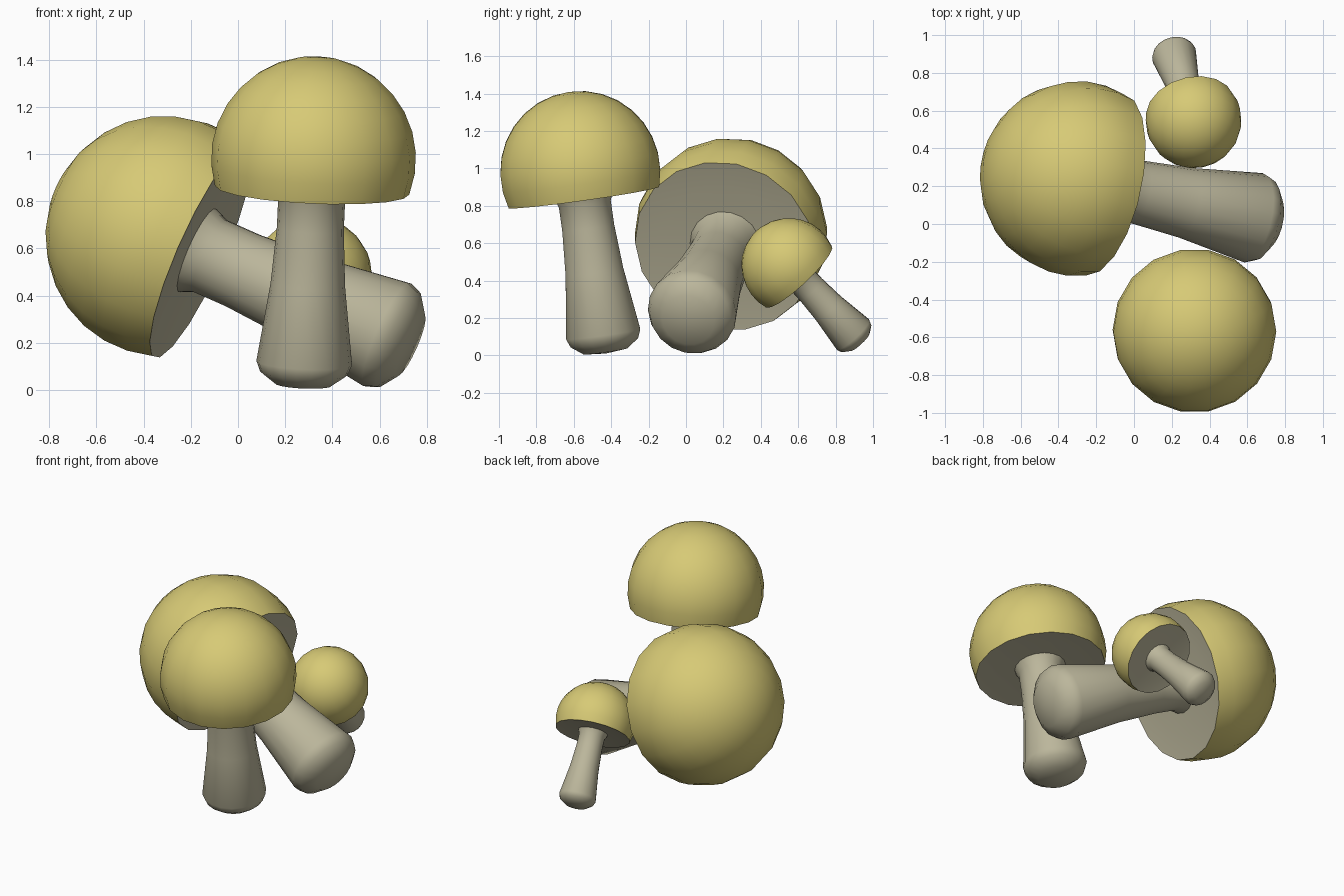
import bpy, bmesh, math
from mathutils import Vector, Matrix

if "Cube" in bpy.data.objects:
    bpy.data.objects.remove(bpy.data.objects["Cube"])

SIDES = 18


def material(name, rgb):
    m = bpy.data.materials.new(name)
    m.diffuse_color = (*rgb, 1)
    m.use_nodes = True
    m.node_tree.nodes["Principled BSDF"].inputs["Base Color"].default_value = m.diffuse_color
    return m


yellow = material("cap_yellow", (0.68, 0.59, 0.18))
grey = material("stem_grey", (0.50, 0.47, 0.33))


def lathe(name, profile, mats, matrix, yellow_edges=0):
    """Revolve (radius, height) points about z; the first yellow_edges bands use slot 0, the rest slot 1."""
    bm = bmesh.new()
    rings = []
    for r, z in profile:
        if r < 1e-5:
            rings.append([bm.verts.new((0, 0, z))])
        else:
            rings.append([bm.verts.new((r * math.cos(math.tau * i / SIDES),
                                        r * math.sin(math.tau * i / SIDES), z))
                          for i in range(SIDES)])
    for k, (a, b) in enumerate(zip(rings, rings[1:])):
        for i in range(SIDES):
            j = (i + 1) % SIDES
            ring = [a[i % len(a)], b[i % len(b)], b[j % len(b)], a[j % len(a)]]
            f = bm.faces.new(list(dict.fromkeys(ring)))
            f.material_index = 0 if k < yellow_edges or len(mats) == 1 else 1
            f.smooth = True
    bmesh.ops.recalc_face_normals(bm, faces=bm.faces[:])
    me = bpy.data.meshes.new(name)
    bm.to_mesh(me)
    bm.free()
    for m in mats:
        me.materials.append(m)
    ob = bpy.data.objects.new(name, me)
    bpy.context.collection.objects.link(ob)
    ob.matrix_world = matrix
    bpy.ops.object.select_all(action='DESELECT')
    ob.select_set(True)
    bpy.context.view_layer.objects.active = ob
    bpy.ops.object.shade_smooth_by_angle(angle=math.radians(50))
    return ob


# Cap: truncated ball with a nearly flat grey underside (origin at ball centre)
R = 0.434
END = math.pi / 2 + math.asin(0.135 / R)
STEPS = 9
cap = [(R * math.sin(END * i / STEPS), R * math.cos(END * i / STEPS)) for i in range(STEPS + 1)]
cap += [(0.28, -0.120), (0.13, -0.12), (0, -0.11)]

# Stem: slight flare under the cap, widening to a rounded foot
stem = [(0, -0.11), (0.165, -0.115), (0.142, -0.17), (0.142, -0.30), (0.158, -0.54),
        (0.203, -0.875), (0.185, -0.92), (0.12, -0.968), (0, -0.98)]

# name, cap centre, axis direction, scale
mushrooms = [
    ("front", (0.32, -0.565, 0.98), (0.045, -0.14, 0.99), 1.0),
    ("large", (-0.30, 0.24, 0.648), (-0.90, 0.20, 0.40), 1.19),
    ("small", (0.315, 0.55, 0.48), (0.20, -0.67, 0.72), 0.587),
]
for name, centre, axis, s in mushrooms:
    rot = Vector((0, 0, 1)).rotation_difference(Vector(axis)).to_matrix().to_4x4()
    mat = Matrix.Translation(centre) @ rot @ Matrix.Scale(s, 4)
    lathe(name + "_cap", cap, [yellow, grey], mat, STEPS)
    lathe(name + "_stem", stem, [grey], mat)
